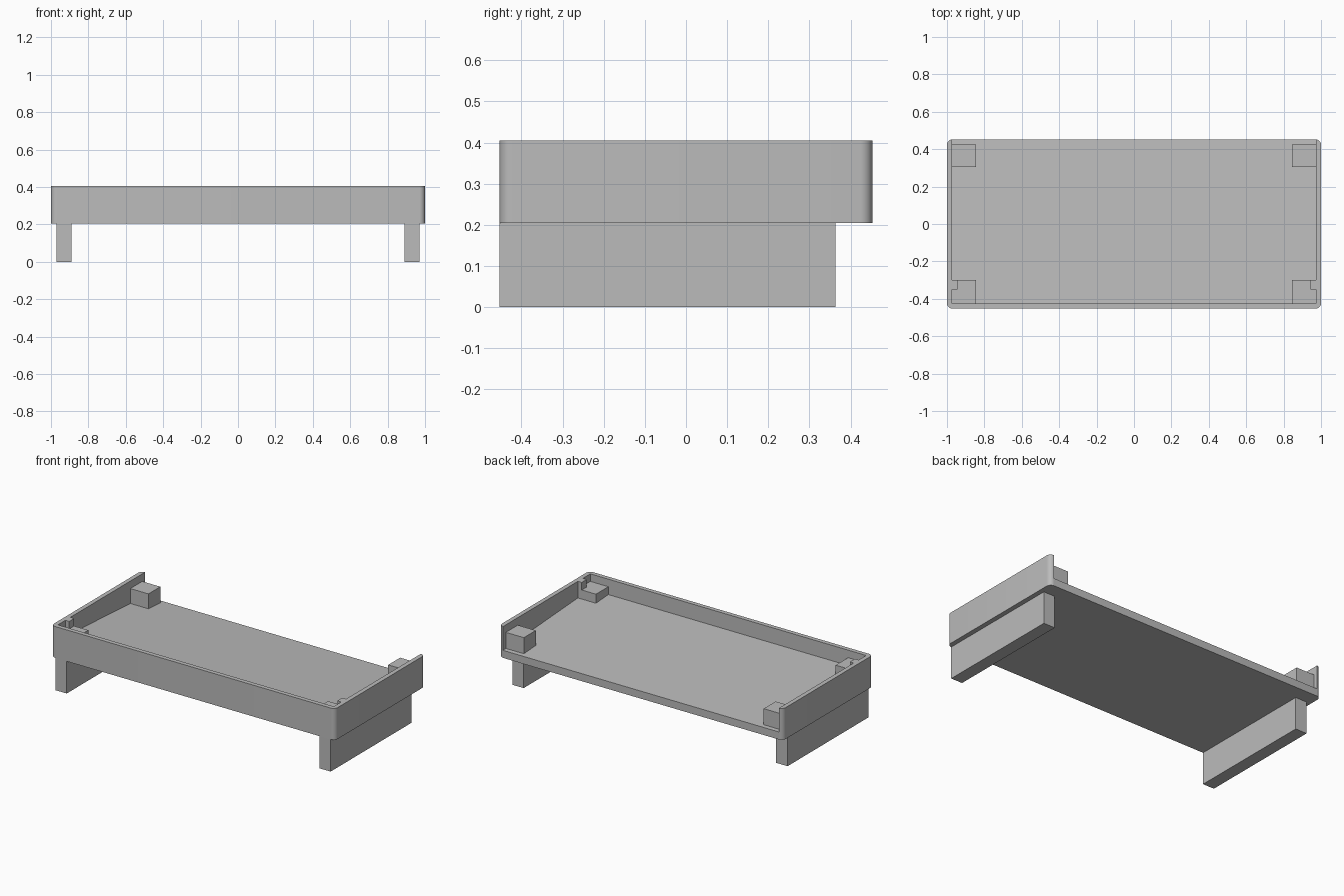
import bpy
import bmesh
from math import cos, sin, pi, radians

cube = bpy.data.objects.get("Cube")
if cube:
    bpy.data.objects.remove(cube, do_unlink=True)

grey = bpy.data.materials.new("light grey")
grey.use_nodes = True
colour = (0.5, 0.5, 0.5, 1)
grey.diffuse_color = colour
grey.node_tree.nodes["Principled BSDF"].inputs["Base Color"].default_value = colour

BOTTOM, RIM = 0.205, 0.405
HALF_X, HALF_Y = 1.0, 0.453
INNER_X, INNER_Y = 0.972, 0.425


def prism(name, points, offset):
    """Extrude a closed 3D outline along an offset."""
    bm = bmesh.new()
    face = bm.faces.new([bm.verts.new(p) for p in points])
    out = bmesh.ops.extrude_face_region(bm, geom=[face])
    moved = [v for v in out["geom"] if isinstance(v, bmesh.types.BMVert)]
    bmesh.ops.translate(bm, verts=moved, vec=offset)
    bmesh.ops.recalc_face_normals(bm, faces=bm.faces)
    mesh = bpy.data.meshes.new(name)
    bm.to_mesh(mesh)
    bm.free()
    mesh.materials.append(grey)
    obj = bpy.data.objects.new(name, mesh)
    bpy.context.collection.objects.link(obj)
    return obj


def box(name, x, y, z):
    outline = [(x[0], y[0], z[0]), (x[1], y[0], z[0]),
               (x[1], y[1], z[0]), (x[0], y[1], z[0])]
    return prism(name, outline, (0, 0, z[1] - z[0]))


def rounded_rectangle(hx, hy, r, z, steps=8):
    points = []
    for i, (sx, sy) in enumerate([(1, 1), (-1, 1), (-1, -1), (1, -1)]):
        for k in range(steps + 1):
            a = pi / 2 * (i + k / steps)
            points.append((sx * (hx - r) + r * cos(a), sy * (hy - r) + r * sin(a), z))
    return points


# Tray with rounded corners, hollowed from the top and open at the back
tray = prism("tray", rounded_rectangle(HALF_X, HALF_Y, 0.03, BOTTOM), (0, 0, RIM - BOTTOM))
floor_front, floor_back = 0.307, 0.253
cutter = prism("tray_cutter", [(-INNER_X, -INNER_Y, floor_front), (-INNER_X, HALF_Y, floor_back),
                               (-INNER_X, 0.6, floor_back), (-INNER_X, 0.6, 0.6),
                               (-INNER_X, -INNER_Y, 0.6)], (2 * INNER_X, 0, 0))
cutter.hide_render = True
cut = tray.modifiers.new("hollow", 'BOOLEAN')
cut.operation, cut.solver, cut.object = 'DIFFERENCE', 'EXACT', cutter
bpy.context.view_layer.objects.active = tray
tray.select_set(True)
bpy.ops.object.modifier_apply(modifier=cut.name)
bpy.data.objects.remove(cutter, do_unlink=True)
bpy.ops.object.shade_smooth_by_angle(angle=radians(30))

# Legs, corner blocks and corner posts on both sides
for side, s in (("left", 1), ("right", -1)):
    def across(a, b):
        return sorted((s * a, s * b))

    box(side + "_leg", across(0.89, 0.97), (-HALF_Y, 0.363), (0, BOTTOM))
    box(side + "_back_block", across(0.845, INNER_X), (0.305, INNER_Y), (0.24, 0.357))
    box(side + "_front_block", across(0.845, INNER_X), (-INNER_Y, -0.3), (0.28, 0.357))
    box(side + "_front_post", across(0.945, INNER_X), (-0.35, -0.3), (0.28, RIM))
